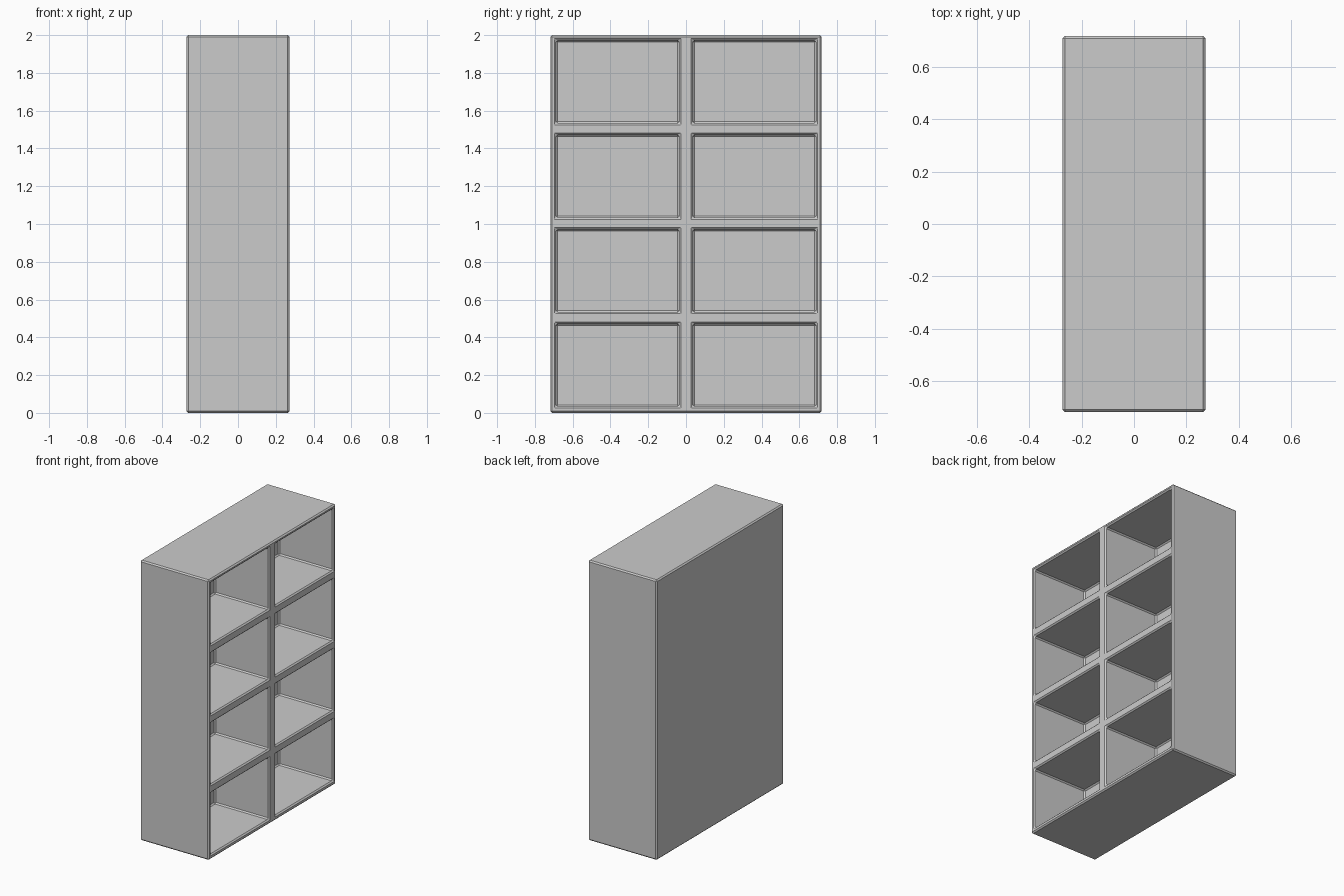
import bpy, bmesh
from mathutils import Vector

if "Cube" in bpy.data.objects:
    bpy.data.objects.remove(bpy.data.objects["Cube"])

X, Y, H = 0.272, 0.718, 2.0      # half depth, half width, height
DEPTH = 0.43                     # compartment depth
BEVEL = 0.009

# grid lines of the open face (walls, divider, shelves)
ys = [-Y, -0.688, -0.036, 0.036, 0.688, Y]
zs = [0.0] + [v for k in range(4) for v in (0.5 * k + 0.034, 0.5 * k + 0.472)] + [H]

bm = bmesh.new()
grid = [[bm.verts.new((X, y, z)) for z in zs] for y in ys]
cells = []
for i in range(len(ys) - 1):
    for j in range(len(zs) - 1):
        f = bm.faces.new((grid[i][j], grid[i + 1][j], grid[i + 1][j + 1], grid[i][j + 1]))
        if i % 2 and j % 2:
            cells.append(f)

# outer shell: sides, then the back
rim = [e for e in bm.edges if e.is_boundary]
geom = bmesh.ops.extrude_edge_only(bm, edges=rim)["geom"]
bmesh.ops.translate(bm, verts=[g for g in geom if isinstance(g, bmesh.types.BMVert)],
                    vec=Vector((-2 * X, 0, 0)))
bmesh.ops.contextual_create(bm, geom=[e for e in bm.edges if e.is_boundary])

# eight recessed compartments
for f in cells:
    new = bmesh.ops.extrude_discrete_faces(bm, faces=[f])["faces"][0]
    bmesh.ops.translate(bm, verts=list(new.verts), vec=Vector((-DEPTH, 0, 0)))

# merge leftover coplanar edges on the sides, then finish
bmesh.ops.recalc_face_normals(bm, faces=bm.faces[:])
mesh = bpy.data.meshes.new("bookcase")
bm.to_mesh(mesh)
bm.free()
bookcase = bpy.data.objects.new("bookcase", mesh)
bpy.context.collection.objects.link(bookcase)

# small chamfer on every hard edge
bev = bookcase.modifiers.new("chamfer", 'BEVEL')
bev.width = BEVEL
bev.segments = 1
bev.limit_method = 'ANGLE'
